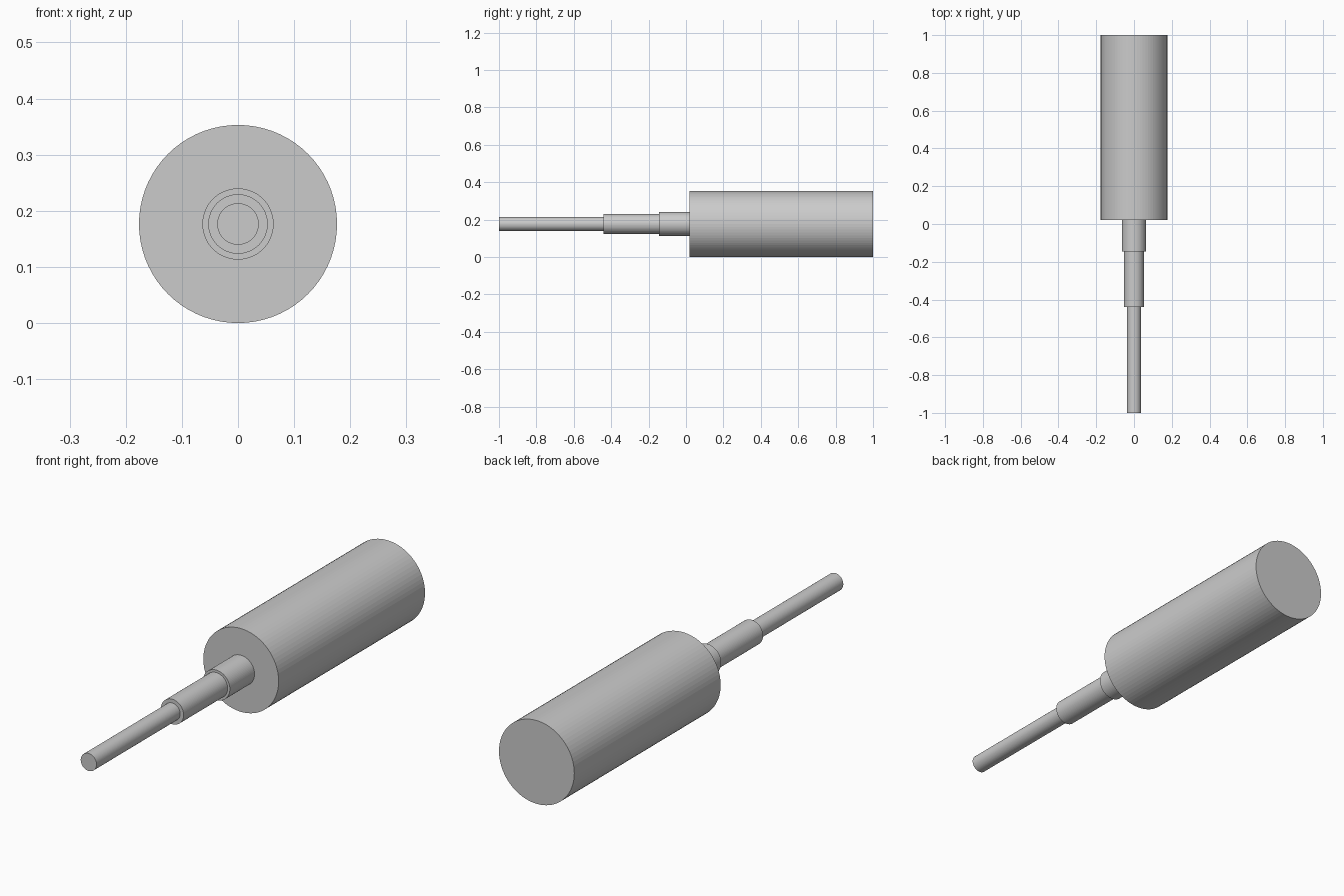
import bpy
from math import pi

cube = bpy.data.objects.get("Cube")
if cube:
    bpy.data.objects.remove(cube, do_unlink=True)

# Single light grey metal
grey = bpy.data.materials.new("light_grey")
grey.use_nodes = True
colour = (0.6, 0.6, 0.6, 1)
grey.diffuse_color = colour
grey.node_tree.nodes["Principled BSDF"].inputs["Base Color"].default_value = colour

BODY_RADIUS = 0.1765
SIDES = 72


def rod(name, radius, front, back):
    """Capped cylinder along y, on the common axis."""
    bpy.ops.mesh.primitive_cylinder_add(
        vertices=SIDES, radius=radius, depth=back - front,
        location=(0, (front + back) / 2, BODY_RADIUS), rotation=(pi / 2, 0, 0))
    part = bpy.context.object
    part.name = name
    part.data.materials.append(grey)


# Stepped shaft from the thin tip back to the wide body
rod("tip_pin", 0.037, -1.0, -0.44)
rod("middle_sleeve", 0.053, -0.44, -0.145)
rod("collar", 0.0635, -0.145, 0.02)
rod("main_body", BODY_RADIUS, 0.02, 1.0)
